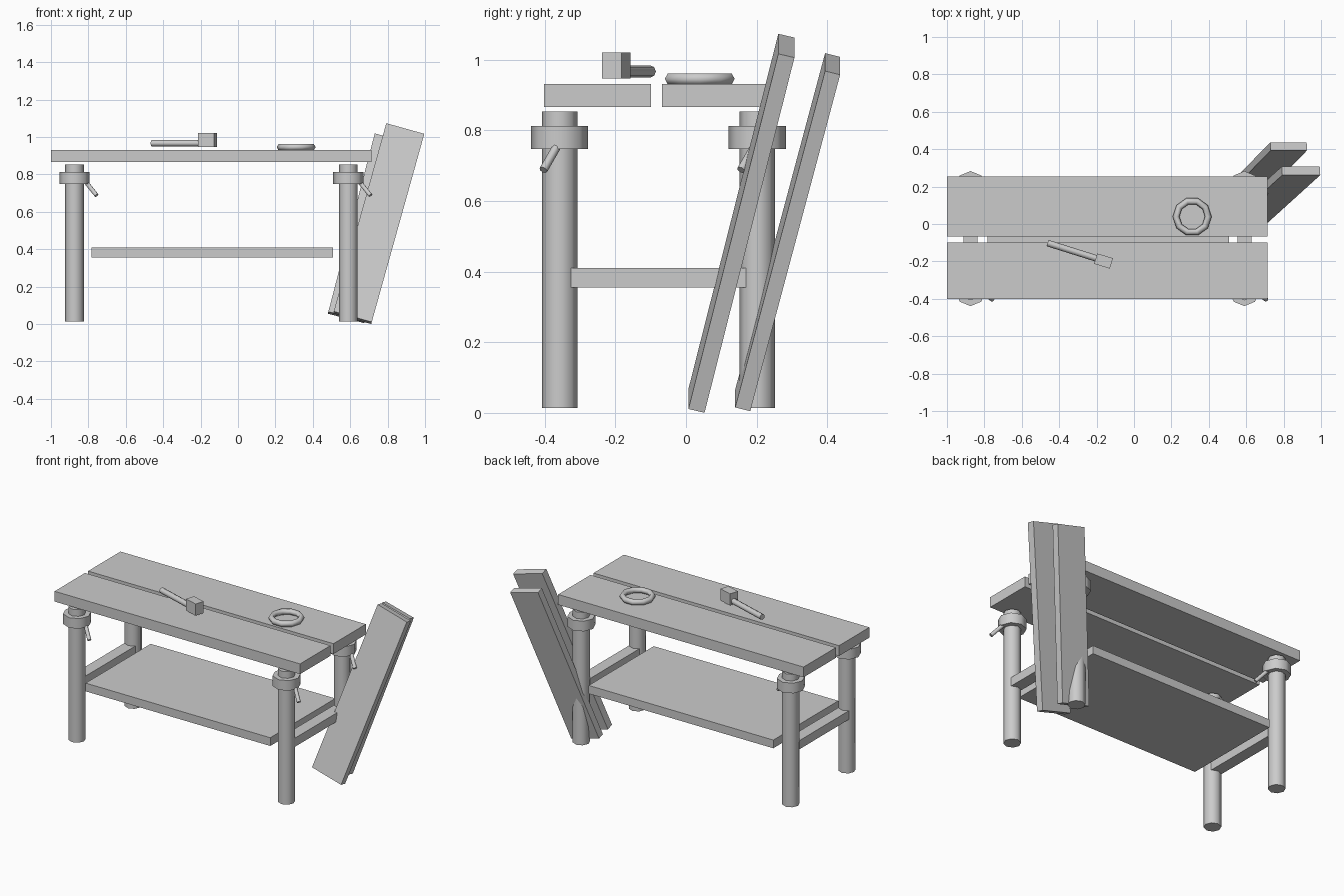
import bpy
from math import radians
from mathutils import Vector

if "Cube" in bpy.data.objects:
    bpy.data.objects.remove(bpy.data.objects["Cube"])


def box(name, center, size, rot=(0, 0, 0)):
    bpy.ops.mesh.primitive_cube_add(size=1, location=center, rotation=[radians(a) for a in rot])
    ob = bpy.context.object
    ob.name = name
    ob.scale = size
    bpy.ops.object.transform_apply(location=False, rotation=False, scale=True)
    return ob


def span_box(name, lo, hi):
    lo, hi = Vector(lo), Vector(hi)
    return box(name, (lo + hi) / 2, hi - lo)


def rod(name, start, end, radius, sides=8):
    start, end = Vector(start), Vector(end)
    axis = end - start
    rot = axis.to_track_quat('Z', 'Y').to_euler() if axis.xy.length > 1e-6 else (0, 0, 0)
    bpy.ops.mesh.primitive_cylinder_add(vertices=sides, radius=radius, depth=axis.length,
                                        location=(start + end) / 2, rotation=rot)
    ob = bpy.context.object
    ob.name = name
    bpy.ops.object.shade_smooth_by_angle(angle=radians(50))
    return ob


# Two-board top
span_box("front_top_board", (-1, -0.402, 0.866), (0.715, -0.099, 0.931))
span_box("back_top_board", (-1, -0.068, 0.866), (0.715, 0.255, 0.931))

# Legs with clamp collars and tightening handles
for side, x in (("left", -0.874), ("right", 0.59)):
    for end, y in (("front", -0.358), ("back", 0.202)):
        tag = f"{end}_{side}"
        rod(f"{tag}_leg", (x, y, 0.014), (x, y, 0.854), 0.05)
        rod(f"{tag}_collar", (x, y, 0.748), (x, y, 0.812), 0.081)
        rod(f"{tag}_collar_handle", (x + 0.04, y + 0.01, 0.785),
            (x + 0.118, y - 0.046, 0.688), 0.012)
    # Side rail joining each leg pair
    span_box(f"{side}_rail", (x - 0.037, -0.326, 0.355), (x + 0.037, 0.17, 0.41))

# Lower shelf
span_box("shelf", (-0.783, -0.402, 0.357), (0.507, 0.247, 0.409))

# Mallet lying on the top
box("mallet_head", (-0.163, -0.198, 0.984), (0.088, 0.058, 0.074), (0, 0, -17))
rod("mallet_handle", (-0.462, -0.102, 0.967), (-0.163, -0.196, 0.967), 0.0175)

# Ring resting on the top
bpy.ops.mesh.primitive_torus_add(location=(0.311, 0.039, 0.946), major_segments=10,
                                 minor_segments=6, major_radius=0.086, minor_radius=0.018)
bpy.context.object.name = "ring"
bpy.ops.object.shade_smooth_by_angle(angle=radians(62))

# Planks leaning against the right end
box("long_plank", (0.7525, 0.157, 0.537), (0.211, 0.047, 1.075), (-13.7, 15.6, 0))
box("short_plank", (0.703, 0.288, 0.512), (0.201, 0.044, 1.017), (-14.5, 14.6, 0))
